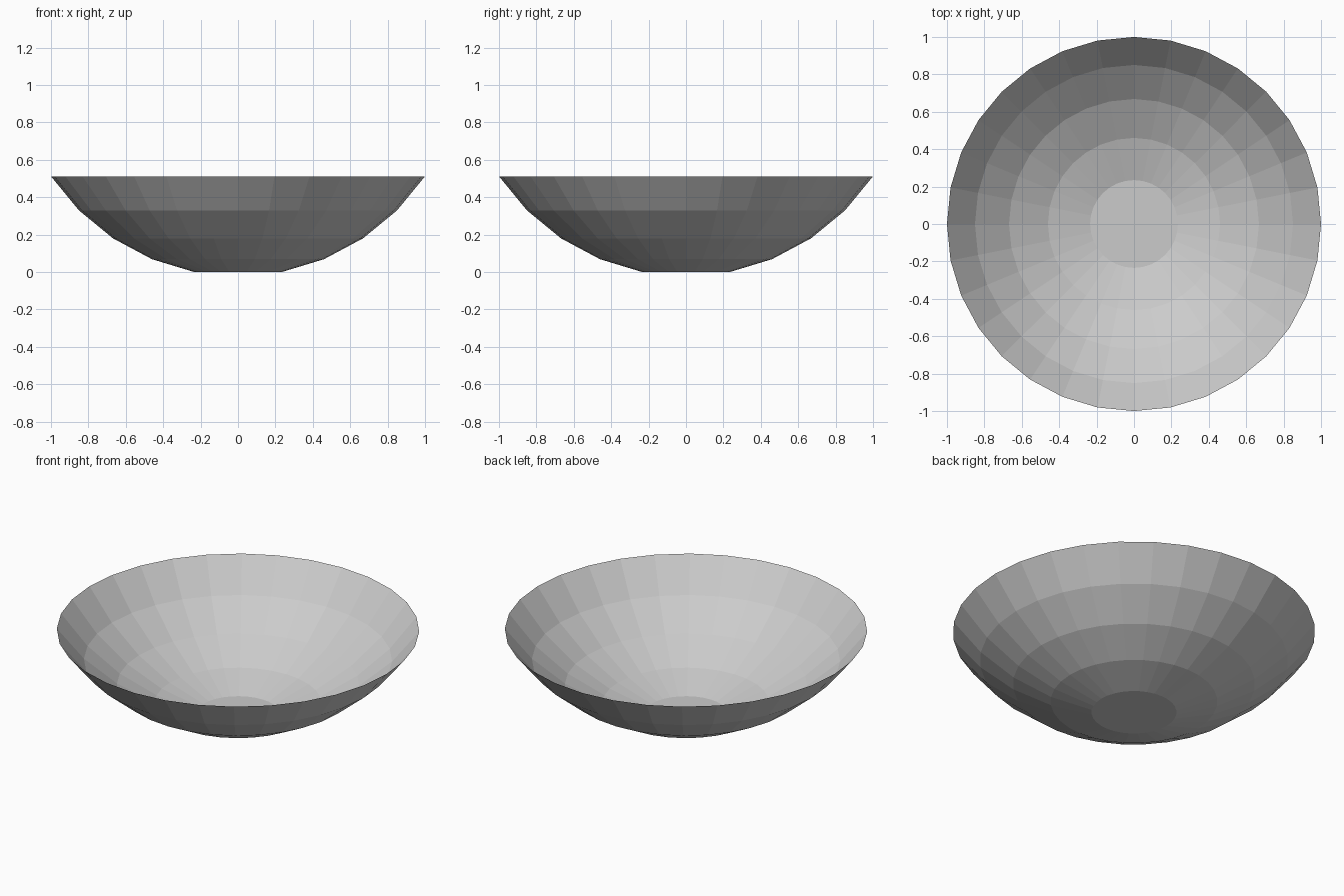
import bpy, bmesh
from math import sin, cos, pi

if "Cube" in bpy.data.objects:
    bpy.data.objects.remove(bpy.data.objects["Cube"])

SIDES = 32
STEP = pi / 16
RADIUS = 1 / sin(5 * STEP)  # sphere radius that gives a rim radius of 1

bm = bmesh.new()

# Rings of a sphere's lower cap, from the flat base up to the open rim
rings = []
for k in range(1, 6):
    r = RADIUS * sin(k * STEP)
    z = RADIUS * (cos(STEP) - cos(k * STEP))
    rings.append([bm.verts.new((r * cos(2 * pi * i / SIDES), r * sin(2 * pi * i / SIDES), z))
                  for i in range(SIDES)])

# Flat base
bm.faces.new(rings[0][::-1])

# Faceted thin wall
for low, high in zip(rings, rings[1:]):
    for i in range(SIDES):
        j = (i + 1) % SIDES
        bm.faces.new((low[i], low[j], high[j], high[i]))

mesh = bpy.data.meshes.new("bowl")
bm.to_mesh(mesh)
bm.free()
bpy.context.collection.objects.link(bpy.data.objects.new("bowl", mesh))
